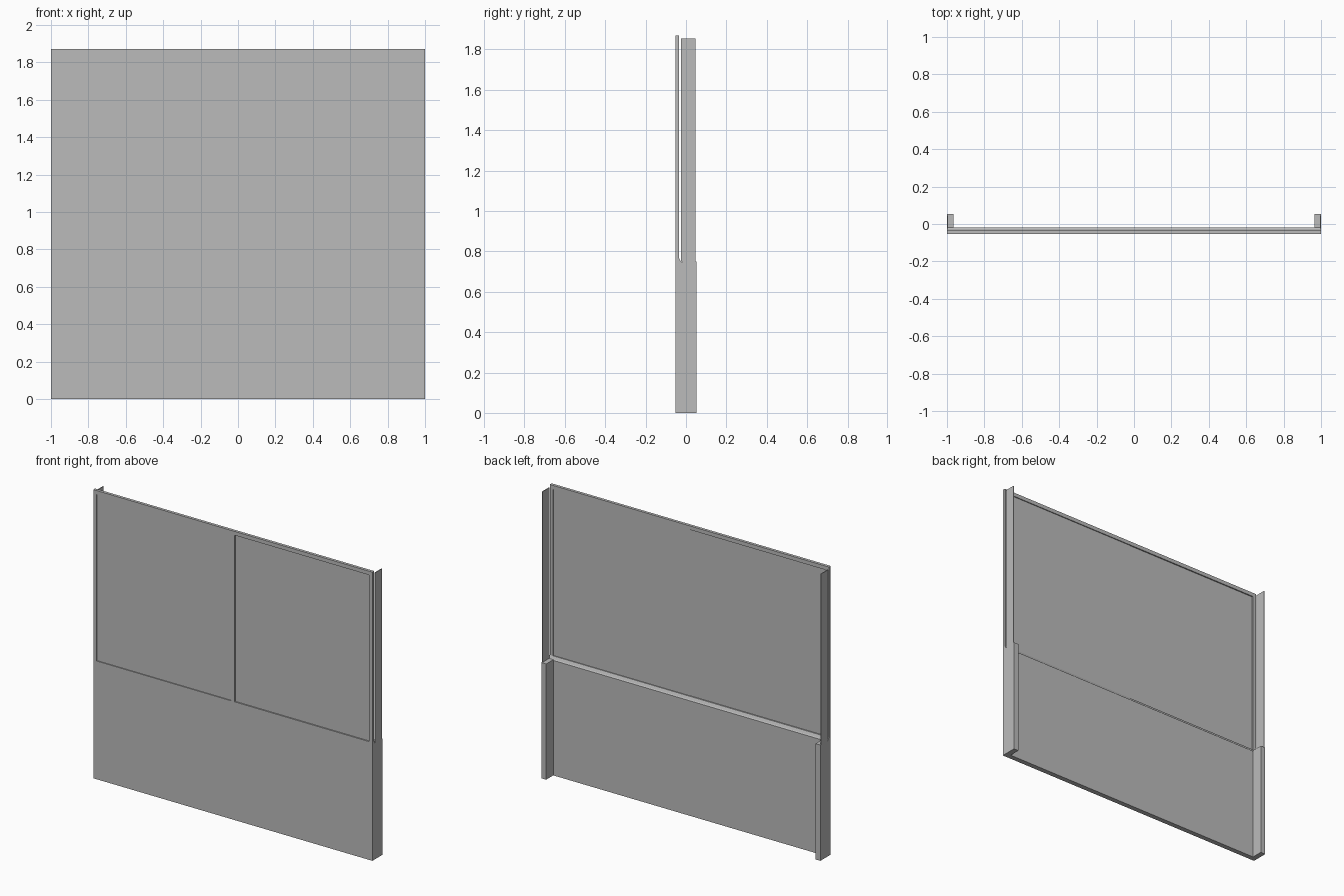
import bpy

cube = bpy.data.objects.get("Cube")
if cube:
    bpy.data.objects.remove(cube, do_unlink=True)

# Single flat grey
grey = bpy.data.materials.new("plain_grey")
grey.use_nodes = True
colour = (0.5, 0.5, 0.5, 1)
grey.diffuse_color = colour
grey.node_tree.nodes["Principled BSDF"].inputs["Base Color"].default_value = colour


def extrude(name, profile, axis, start, end):
    """Sweep a closed 2D profile along x (0) or z (2)."""
    def point(p, t):
        return (t, p[0], p[1]) if axis == 0 else (p[0], p[1], t)
    n = len(profile)
    verts = [point(p, t) for t in (start, end) for p in profile]
    faces = [tuple(reversed(range(n))), tuple(range(n, 2 * n))]
    faces += [(i, (i + 1) % n, n + (i + 1) % n, n + i) for i in range(n)]
    mesh = bpy.data.meshes.new(name)
    mesh.from_pydata(verts, [], faces)
    mesh.materials.append(grey)
    obj = bpy.data.objects.new(name, mesh)
    bpy.context.collection.objects.link(obj)
    return obj


def box(name, x, y, z):
    return extrude(name, [(x[0], y[0]), (x[1], y[0]), (x[1], y[1]), (x[0], y[1])],
                   2, z[0], z[1])


front, frame_back, panel_back, back = -0.053, -0.034, -0.02, 0.053
sill, top = 0.75, 1.87

# Lower panel with a sloped ledge behind the window sill
extrude("lower_panel", [(front, 0), (panel_back, 0), (panel_back, sill - 0.005),
                        (-0.026, sill), (frame_back, 0.766), (front, 0.766)],
        0, -1, 1)

# Window frame bars and central mullion
box("frame_top", (-1, 1), (front, frame_back), (1.845, top))
box("mullion", (-0.012, 0.012), (front, -0.043), (0.766, 1.845))

# Parts on both sides
for side, s in (("left", 1), ("right", -1)):
    def span(a, b):
        return tuple(sorted((s * a, s * b)))
    box(side + "_frame_stile", span(0.976, 1), (front, frame_back), (0.766, 1.845))
    box(side + "_lower_post", span(0.965, 1), (panel_back, back), (0, sill))
    box(side + "_guide_rail", span(0.995, 1), (-0.025, 0.046), (sill, 1.855))
    # Panes sit at slightly different depths
    shift = 0.001 * s
    box(side + "_pane", span(0, 0.976), (-0.046 + shift, -0.041 + shift), (0.766, 1.845))
